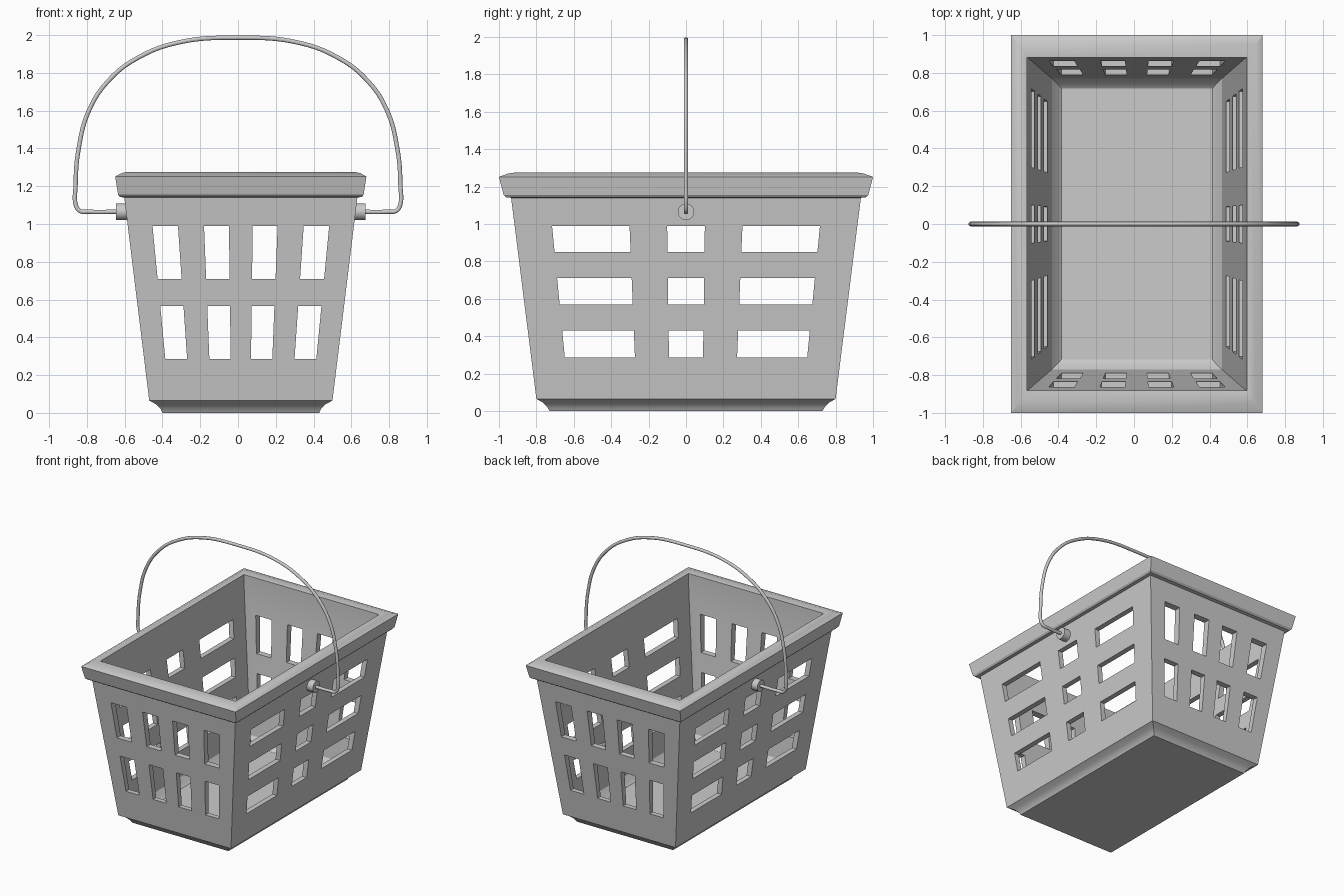
import bpy, bmesh, math
from mathutils import Matrix

if "Cube" in bpy.data.objects:
    bpy.data.objects.remove(bpy.data.objects["Cube"])

CX = 0.015  # basket sits slightly off the handle centre


def finish(obj, angle=30):
    bpy.ops.object.select_all(action='DESELECT')
    obj.select_set(True)
    bpy.context.view_layer.objects.active = obj
    bpy.ops.object.shade_smooth_by_angle(angle=math.radians(angle))


def mesh_object(name, bm):
    bmesh.ops.recalc_face_normals(bm, faces=bm.faces)
    me = bpy.data.meshes.new(name)
    bm.to_mesh(me)
    bm.free()
    obj = bpy.data.objects.new(name, me)
    bpy.context.collection.objects.link(obj)
    return obj


# Basket shell: rectangles (half x, half y, z) lofted up the outside and down the inside
profile = [
    (0.415, 0.73, 0), (0.425, 0.742, 0.022), (0.447, 0.765, 0.045), (0.485, 0.80, 0.065),
    (0.617, 0.935, 1.14), (0.64, 0.962, 1.143), (0.65, 0.975, 1.155),
    (0.665, 1.0, 1.252), (0.63, 0.95, 1.27), (0.605, 0.915, 1.275), (0.582, 0.882, 1.27),
    (0.577, 0.88, 1.14), (0.45, 0.77, 0.10), (0.42, 0.74, 0.06), (0.40, 0.718, 0.045)]
bm = bmesh.new()
rings = [[bm.verts.new((CX + sx * hx, sy * hy, z))
          for sx, sy in ((-1, -1), (1, -1), (1, 1), (-1, 1))] for hx, hy, z in profile]
for a, b in zip(rings, rings[1:]):
    for i in range(4):
        j = (i + 1) % 4
        bm.faces.new((a[i], a[j], b[j], b[i]))
bm.faces.new(rings[0][::-1])
bm.faces.new(rings[-1])
basket = mesh_object("basket", bm)

# Window cutters: taper with the wall; columns are fractions of the wall's half width
bm = bmesh.new()


def half_width(base, z):
    return base + 0.124 * (z - 0.065)


def cutter(u0, u1, z0, z1, base, near, far, place):
    v = []
    for d in (near, far):
        for u, z in ((u0, z0), (u1, z0), (u1, z1), (u0, z1)):
            v.append(bm.verts.new(place(u * half_width(base, z), d, z)))
    bm.faces.new(v[:4])
    bm.faces.new(v[4:])
    for i in range(4):
        j = (i + 1) % 4
        bm.faces.new((v[i], v[j], v[j + 4], v[i + 4]))


for s in (-1, 1):
    for u0, u1 in ((-0.78, -0.555), (-0.325, -0.105), (0.105, 0.325), (0.555, 0.78)):
        for z0, z1 in ((0.285, 0.565), (0.71, 0.99)):
            cutter(u0, u1, z0, z1, 0.485, 0.74, 1.1, lambda w, d, z: (CX + w, s * d, z))
    for u0, u1 in ((-0.783, -0.33), (-0.11, 0.11), (0.33, 0.783)):
        for z0, z1 in ((0.285, 0.43), (0.57, 0.71), (0.85, 0.99)):
            cutter(u0, u1, z0, z1, 0.80, 0.42, 0.8, lambda w, d, z: (CX + s * d, w, z))
cut = mesh_object("window_cutter", bm)
cut.hide_render = True

mod = basket.modifiers.new("windows", 'BOOLEAN')
mod.operation = 'DIFFERENCE'
mod.solver = 'EXACT'
mod.object = cut
bpy.context.view_layer.objects.active = basket
bpy.ops.object.modifier_apply(modifier=mod.name)
bpy.data.objects.remove(cut)
finish(basket, 25)

# Handle pivots on both long sides
for s, name in ((-1, "left_pivot"), (1, "right_pivot")):
    bm = bmesh.new()
    bmesh.ops.create_cone(bm, cap_ends=True, segments=32, radius1=0.044, radius2=0.044, depth=0.07,
                          matrix=Matrix.Translation((CX + s * 0.625, 0, 1.065))
                          @ Matrix.Rotation(math.pi / 2, 4, 'Y'))
    finish(mesh_object(name, bm))

# Wire handle: half path mirrored
half = [(0.63, 1.065), (0.79, 1.065), (0.838, 1.07), (0.858, 1.10), (0.86, 1.20), (0.845, 1.39),
        (0.785, 1.61), (0.675, 1.77), (0.53, 1.88), (0.32, 1.96)]
path = [(-x, z) for x, z in half] + [(0, 1.986)] + half[::-1]
cu = bpy.data.curves.new("handle", 'CURVE')
cu.dimensions = '3D'
cu.bevel_depth = 0.012
cu.bevel_resolution = 3
cu.use_fill_caps = True
cu.resolution_u = 8
sp = cu.splines.new('BEZIER')
sp.bezier_points.add(len(path) - 1)
for p, (x, z) in zip(sp.bezier_points, path):
    p.co = (x, 0, z)
    p.handle_left_type = p.handle_right_type = 'AUTO'
handle = bpy.data.objects.new("handle", cu)
bpy.context.collection.objects.link(handle)
bpy.ops.object.select_all(action='DESELECT')
handle.select_set(True)
bpy.context.view_layer.objects.active = handle
bpy.ops.object.convert(target='MESH')
finish(bpy.context.view_layer.objects.active, 40)
